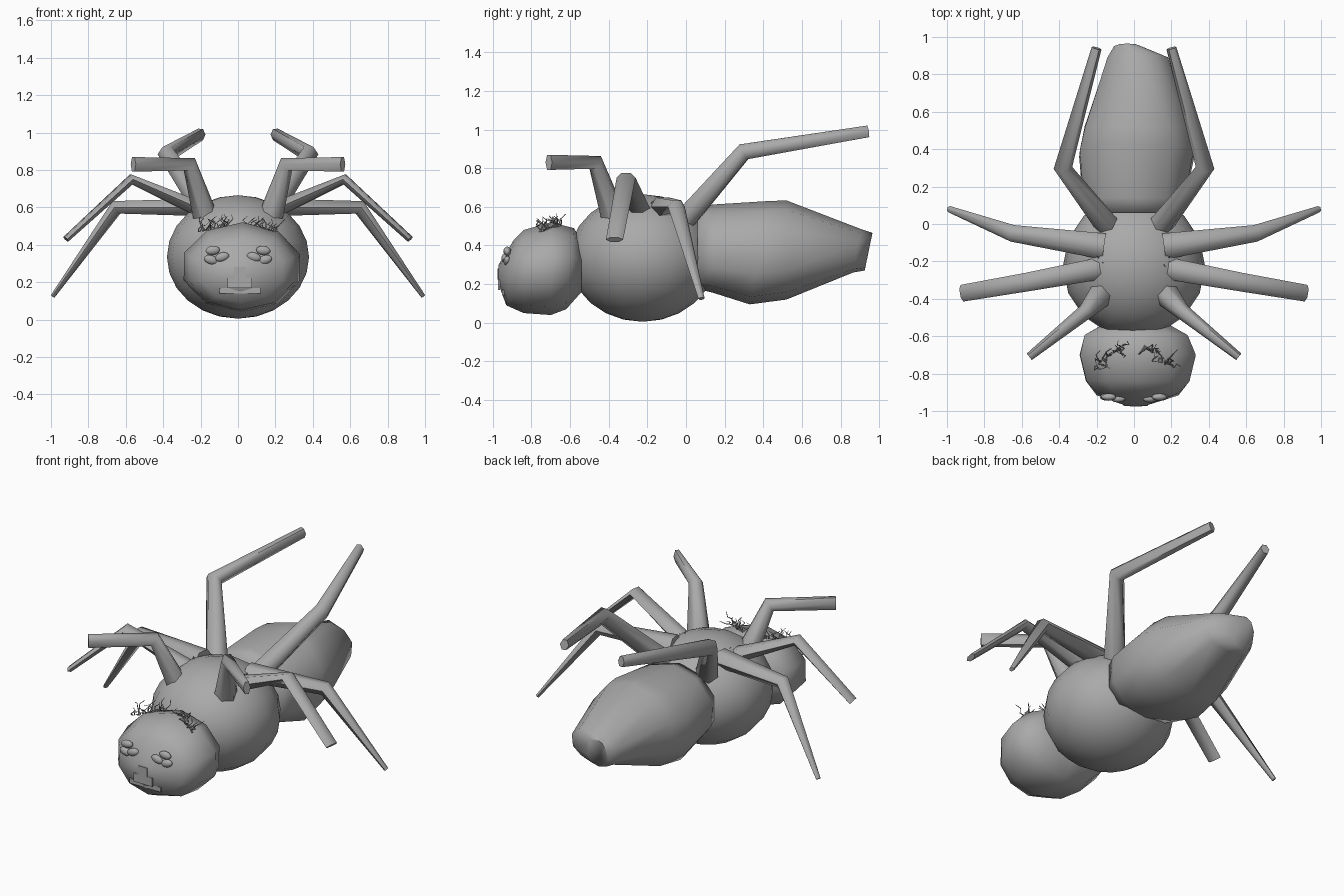
import bpy, bmesh, math, random
from mathutils import Vector

random.seed(4)
if "Cube" in bpy.data.objects:
    bpy.data.objects.remove(bpy.data.objects["Cube"])

grey = bpy.data.materials.new("plain_grey")
grey.use_nodes = True
grey.diffuse_color = (0.4, 0.4, 0.4, 1)
grey.node_tree.nodes["Principled BSDF"].inputs["Base Color"].default_value = (0.4, 0.4, 0.4, 1)


def finish(bm, name, angle=60):
    bmesh.ops.recalc_face_normals(bm, faces=bm.faces)
    mesh = bpy.data.meshes.new(name)
    bm.to_mesh(mesh)
    bm.free()
    mesh.materials.append(grey)
    obj = bpy.data.objects.new(name, mesh)
    bpy.context.collection.objects.link(obj)
    bpy.ops.object.select_all(action="DESELECT")
    obj.select_set(True)
    bpy.context.view_layer.objects.active = obj
    bpy.ops.object.shade_smooth_by_angle(angle=math.radians(angle))
    return obj


def skin(bm, rings):
    """Join rings of points into a closed tube."""
    loops = [[bm.verts.new(p) for p in ring] for ring in rings]
    n = len(loops[0])
    for a, b in zip(loops, loops[1:]):
        for i in range(n):
            j = (i + 1) % n
            bm.faces.new((a[i], a[j], b[j], b[i]))
    bm.faces.new(loops[0])
    bm.faces.new(loops[-1])


def body(name, sections, sides, turn=0.0, power=1.0):
    """Sections along y: y, centre x, half width, bottom z, top z, top lean.
    A power below 1 makes the lower half of each section boxier."""
    rings = []
    for y, cx, rx, low, high, lean in sections:
        ring = []
        for i in range(sides):
            a = 2 * math.pi * i / sides + turn
            c, s = math.cos(a), math.sin(a)
            if s < 0:
                c = math.copysign(abs(c) ** power, c)
                s = -abs(s) ** power
            ring.append((cx + rx * c, y + lean * s,
                         (low + high) / 2 + s * (high - low) / 2))
        rings.append(ring)
    bm = bmesh.new()
    skin(bm, rings)
    return finish(bm, name, 75)


def ellipsoid(name, centre, size, u=8, v=6, tilt=0.0):
    bm = bmesh.new()
    bmesh.ops.create_uvsphere(bm, u_segments=u, v_segments=v, radius=1)
    obj = finish(bm, name, 75)
    obj.location, obj.scale, obj.rotation_euler.y = centre, size, tilt
    return obj


def leg(name, points, sizes):
    """Six-sided limb with a mitred knee; sizes are (half width, half height)."""
    pts = [Vector(p) for p in points]
    dirs = [(b - a).normalized() for a, b in zip(pts, pts[1:])]
    tangents = [dirs[0], (dirs[0] + dirs[1]).normalized(), dirs[1]]
    side = (pts[2] - pts[0]).cross(Vector((0, 0, 1))).normalized()
    rings = []
    for p, t, (w, h) in zip(pts, tangents, sizes):
        across = (side - t * side.dot(t)).normalized()
        up = across.cross(t)
        rings.append([p + across * w * math.cos(k * math.pi / 3)
                      + up * h * math.sin(k * math.pi / 3) for k in range(6)])
    bm = bmesh.new()
    skin(bm, rings)
    return finish(bm, name, 65)


# Body: round thorax, faceted head and long blunt abdomen
ellipsoid("thorax", (0, -0.225, 0.335), (0.38, 0.38, 0.33), 16, 12)
body("head", [(-0.97, 0.01, 0.06, 0.20, 0.30, 0), (-0.91, 0.02, 0.23, 0.09, 0.43, 0.02),
              (-0.84, 0.02, 0.29, 0.05, 0.48, 0), (-0.70, 0.02, 0.325, 0.04, 0.52, 0),
              (-0.60, 0.01, 0.29, 0.07, 0.49, 0.02), (-0.54, 0.01, 0.19, 0.16, 0.42, 0)], 10, 0.3)
body("abdomen", [(0.06, 0, 0.25, 0.175, 0.59, 0), (0.14, 0, 0.285, 0.155, 0.612, 0),
                 (0.38, 0.015, 0.32, 0.095, 0.63, 0.05), (0.52, 0.015, 0.29, 0.12, 0.633, 0),
                 (0.885, 0.02, 0.17, 0.26, 0.485, 0.02), (0.945, -0.035, 0.075, 0.27, 0.465, 0.02)],
     10, math.pi / 10, 0.75)

# Four pairs of bent legs: root, knee, tip and their section sizes
PAIRS = {
    "front_leg": ([(0.16, -0.36, 0.50), (0.26, -0.47, 0.83), (0.56, -0.71, 0.83)],
                  [(0.075, 0.07), (0.042, 0.045), (0.022, 0.045)]),
    "front_middle_leg": ([(0.14, -0.23, 0.56), (0.57, -0.31, 0.75), (0.92, -0.37, 0.43)],
                         [(0.06, 0.05), (0.05, 0.03), (0.045, 0.018)]),
    "rear_middle_leg": ([(0.16, -0.12, 0.60), (0.65, -0.05, 0.60), (0.99, 0.08, 0.125)],
                        [(0.07, 0.055), (0.045, 0.043), (0.017, 0.012)]),
    "rear_leg": ([(0.14, -0.01, 0.53), (0.38, 0.30, 0.885), (0.20, 0.94, 0.99)],
                 [(0.07, 0.065), (0.05, 0.05), (0.027, 0.035)]),
}
for part, (points, sizes) in PAIRS.items():
    for label, s in (("left", 1), ("right", -1)):
        leg(f"{label}_{part}", [(s * x, y, z) for x, y, z in points], sizes)

# Eyes: a cluster of three beads on each side
for label, s in (("left", 1), ("right", -1)):
    for i, (x, y, z, tilt) in enumerate([(0.135, -0.925, 0.37, 0.1), (0.085, -0.935, 0.335, 0.3),
                                         (0.145, -0.925, 0.32, -0.3)]):
        ellipsoid(f"{label}_eye_{i + 1}", (s * x, y, z), (0.04, 0.02, 0.024), 10, 8, s * tilt)

# Mouth: stepped thin plates
for name, half, z0, z1, y in [("mouth_bar", 0.11, 0.14, 0.17, -0.947),
                              ("mouth_step", 0.065, 0.17, 0.225, -0.968),
                              ("mouth_top", 0.032, 0.225, 0.28, -0.97)]:
    bm = bmesh.new()
    bmesh.ops.create_cube(bm, size=1)
    obj = finish(bm, name, 30)
    obj.location = (0.01, y, (z0 + z1) / 2)
    obj.scale = (2 * half, 0.009, z1 - z0)


def tuft(name, start, end, count, length):
    """Crooked thin strands spread along a line."""
    curve = bpy.data.curves.new(name, "CURVE")
    curve.dimensions = "3D"
    curve.bevel_depth = 0.004
    curve.bevel_resolution = 0
    a, b = Vector(start), Vector(end)
    for i in range(count):
        p = a.lerp(b, i / max(1, count - 1))
        spline = curve.splines.new("POLY")
        spline.points.add(3)
        for k, pt in enumerate(spline.points):
            pt.co = (*p, 1)
            pt.radius = 1 - 0.2 * k
            p = p + Vector((random.uniform(-1, 1), random.uniform(-1, 1),
                            random.uniform(0.2, 1))) * length / 3
    curve.materials.append(grey)
    obj = bpy.data.objects.new(name, curve)
    bpy.context.collection.objects.link(obj)


# Brow tufts and a few hairs on the back
for label, s in (("left", 1), ("right", -1)):
    tuft(f"{label}_brow", (s * 0.06, -0.65, 0.50), (s * 0.21, -0.76, 0.47), 18, 0.085)
    tuft(f"{label}_back_hair", (s * 0.17, -0.22, 0.61), (s * 0.19, -0.18, 0.61), 3, 0.04)
